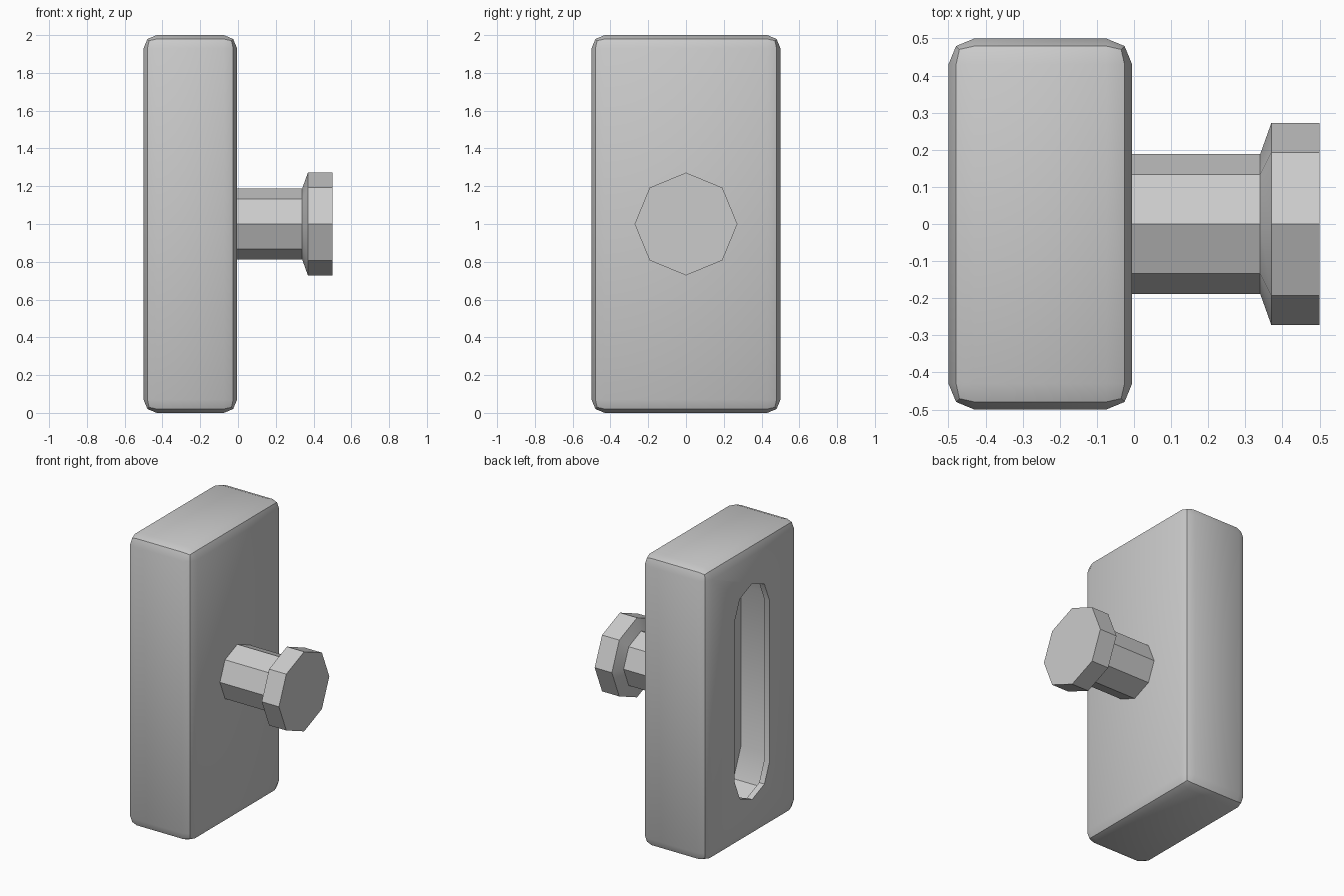
import bpy, bmesh
from math import pi, sin, cos

if "Cube" in bpy.data.objects:
    bpy.data.objects.remove(bpy.data.objects["Cube"])


def octagon_loft(name, rings, half=0.0):
    """Loft octagonal sections along x; half stretches them in z into slots.
    rings: (x, radius) pairs, centred on z = 1."""
    bm = bmesh.new()
    angles = [i * pi / 4 for i in range(8)]
    pts = []
    for i, a in enumerate(angles):
        c, s = cos(a), sin(a)
        if half and i in (0, 4):            # side corners split in two
            signs = (-1, 1) if i == 0 else (1, -1)
            pts += [(c, 0, k) for k in signs]
        else:
            pts.append((c, s, 1 if s > 0 else -1))
    loops = [[bm.verts.new((x, r * c, 1 + r * s + k * half)) for c, s, k in pts]
             for x, r in rings]
    n = len(pts)
    for lo, hi in zip(loops, loops[1:]):
        for i in range(n):
            j = (i + 1) % n
            bm.faces.new((lo[i], lo[j], hi[j], hi[i]))
    bm.faces.new(loops[0])
    bm.faces.new(loops[-1])
    bmesh.ops.recalc_face_normals(bm, faces=bm.faces)
    mesh = bpy.data.meshes.new(name)
    bm.to_mesh(mesh)
    bm.free()
    obj = bpy.data.objects.new(name, mesh)
    bpy.context.collection.objects.link(obj)
    return obj


def smooth(obj):
    bpy.ops.object.select_all(action='DESELECT')
    obj.select_set(True)
    bpy.context.view_layer.objects.active = obj
    bpy.ops.object.shade_smooth_by_angle(angle=pi / 6)


# Rounded block
bpy.ops.mesh.primitive_cube_add(size=1, location=(-0.2525, 0, 1))
block = bpy.context.object
block.name = "block"
block.scale = (0.495, 1, 2)
bpy.ops.object.transform_apply(location=True, scale=True)
bevel = block.modifiers.new("rounded_edges", 'BEVEL')
bevel.width = 0.07
bevel.segments = 2

# Undercut slot in the left face: narrow mouth, wider inside
cutter = octagon_loft("slot_cutter",
                      [(-0.6, 0.188), (-0.46, 0.188), (-0.43, 0.272), (-0.225, 0.272)],
                      half=0.55)
cutter.hide_render = True
cut = block.modifiers.new("slot", 'BOOLEAN')
cut.operation = 'DIFFERENCE'
cut.solver = 'EXACT'
cut.object = cutter
bpy.context.view_layer.objects.active = block
for m in ("rounded_edges", "slot"):
    bpy.ops.object.modifier_apply(modifier=m)
bpy.data.objects.remove(cutter)
smooth(block)

# Octagonal peg with a flared head
peg = octagon_loft("peg", [(-0.02, 0.188), (0.34, 0.188), (0.37, 0.272), (0.5, 0.272)])
smooth(peg)
